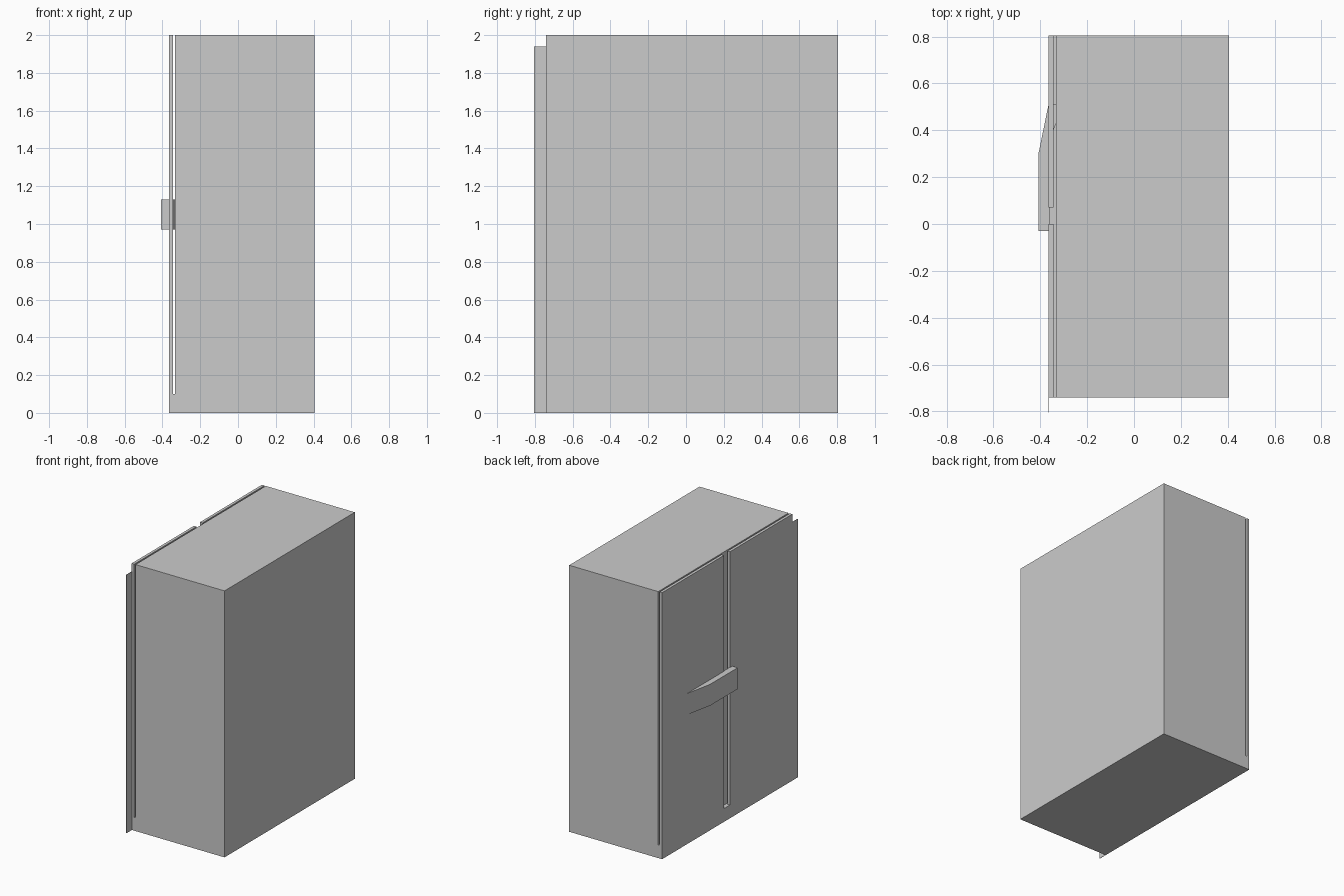
import bpy
import bmesh

default = bpy.data.objects.get("Cube")
if default:
    bpy.data.objects.remove(default, do_unlink=True)

# One plain grey for every part
grey = bpy.data.materials.new("light grey")
grey.use_nodes = True
colour = (0.6, 0.6, 0.6, 1.0)
grey.diffuse_color = colour
grey.node_tree.nodes["Principled BSDF"].inputs["Base Color"].default_value = colour


def prism(name, outline, z0, z1):
    """Extrude an outline in plan from z0 up to z1."""
    bm = bmesh.new()
    base = bm.faces.new([bm.verts.new((x, y, z0)) for x, y in outline])
    top = bmesh.ops.extrude_face_region(bm, geom=[base])["geom"]
    moved = [v for v in top if isinstance(v, bmesh.types.BMVert)]
    bmesh.ops.translate(bm, verts=moved, vec=(0, 0, z1 - z0))
    bmesh.ops.recalc_face_normals(bm, faces=bm.faces)
    mesh = bpy.data.meshes.new(name)
    bm.to_mesh(mesh)
    bm.free()
    mesh.materials.append(grey)
    obj = bpy.data.objects.new(name, mesh)
    bpy.context.collection.objects.link(obj)
    return obj


def box(name, x0, x1, y0, y1, z0, z1):
    return prism(name, [(x0, y0), (x1, y0), (x1, y1), (x0, y1)], z0, z1)


def cut(target, cutter):
    """Subtract the cutter for good, then remove it."""
    cutter.hide_render = True
    mod = target.modifiers.new("cut", 'BOOLEAN')
    mod.operation = 'DIFFERENCE'
    mod.solver = 'EXACT'
    mod.object = cutter
    bpy.context.view_layer.objects.active = target
    bpy.ops.object.modifier_apply(modifier=mod.name)
    bpy.data.objects.remove(cutter, do_unlink=True)


FACE, DOOR_BACK, CARCASS = -0.365, -0.344, -0.333
FRONT, BACK, SILL, TOP = -0.74, 0.805, 0.1, 2.0

# Cabinet, with a slit behind the doors and a gap between them
cabinet = box("cabinet", FACE, 0.406, FRONT, BACK, 0, TOP)
cut(cabinet, box("door_slit", DOOR_BACK, CARCASS, FRONT - 0.1, BACK + 0.1, SILL, TOP + 0.1))
cut(cabinet, box("door_gap", FACE - 0.1, DOOR_BACK + 0.005, 0.0, 0.07, SILL, TOP + 0.1))

# Thin flange standing out past the front edge of the door face
box("edge_flange", FACE, FACE + 0.002, -0.805, FRONT, 0, 1.94)

# Tapered handle across the gap, and its catch inside the slit
prism("handle", [(-0.408, -0.03), (FACE, -0.03), (FACE, 0.0), (-0.36, 0.0),
                 (-0.36, 0.07), (FACE, 0.07), (FACE, 0.51), (-0.408, 0.3)], 0.97, 1.13)
prism("latch_catch", [(DOOR_BACK, 0.4), (CARCASS, 0.43),
                      (CARCASS, 0.51), (DOOR_BACK, 0.51)], 0.97, 1.13)
